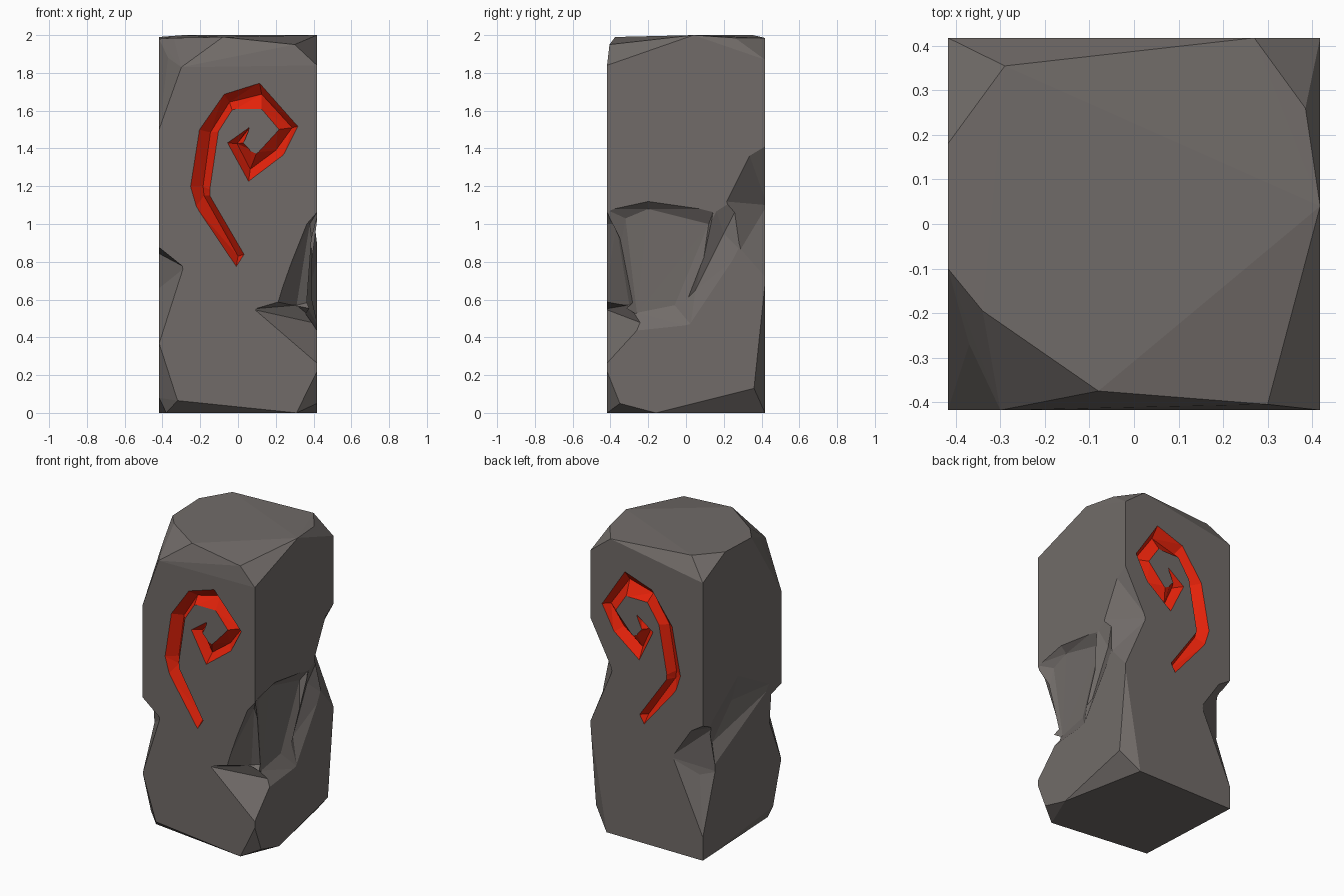
import bpy, bmesh

if "Cube" in bpy.data.objects:
    bpy.data.objects.remove(bpy.data.objects["Cube"])


def material(name, rgb):
    m = bpy.data.materials.new(name)
    m.diffuse_color = (*rgb, 1)
    m.use_nodes = True
    m.node_tree.nodes["Principled BSDF"].inputs["Base Color"].default_value = m.diffuse_color
    return m


stone = material("grey stone", (0.165, 0.148, 0.140))
red = material("red paint", (0.78, 0.016, 0.003))


def make(name, bm, mat):
    bmesh.ops.recalc_face_normals(bm, faces=bm.faces[:])
    me = bpy.data.meshes.new(name)
    bm.to_mesh(me)
    bm.free()
    me.materials.append(mat)
    ob = bpy.data.objects.new(name, me)
    bpy.context.collection.objects.link(ob)
    return ob


def hull(name, points):
    """Faceted chunk of stone wrapped around a few corner points."""
    bm = bmesh.new()
    verts = [bm.verts.new(p) for p in points]
    out = bmesh.ops.convex_hull(bm, input=verts)
    spare = {g for g in out["geom_interior"] + out["geom_unused"]
             if isinstance(g, bmesh.types.BMVert)}
    bmesh.ops.delete(bm, geom=list(spare), context="VERTS")
    bmesh.ops.dissolve_limit(bm, angle_limit=0.01, verts=bm.verts[:], edges=bm.edges[:])
    return make(name, bm, stone)


def carve(body, cutter):
    mod = body.modifiers.new("carve", "BOOLEAN")
    mod.operation = "DIFFERENCE"
    mod.solver = "EXACT"
    mod.material_mode = "TRANSFER"
    mod.object = cutter
    bpy.context.view_layer.objects.active = body
    bpy.ops.object.modifier_apply(modifier=mod.name)
    bpy.data.objects.remove(cutter, do_unlink=True)


# Pillar block with chipped top and bottom corners
W = .418
pillar = hull("stone_pillar", [
    (.31, -W, 0), (W, -.16, 0), (.30, W, 0), (-W, W, 0), (-.38, -.33, 0),
    (-.32, -W, .065), (W, -.35, .05), (W, -W, .22), (W, .36, .13),
    (W, W, .68), (-W, -W, .37), (-W, -.33, .08),
    (-W, -W, 1.5), (-.30, -W, 1.83), (-.37, -.27, 1.88), (-.34, -.195, 1.985),
    (-.08, -.375, 1.99), (.30, -.405, 1.95), (W, -W, 1.84), (W, .04, 2),
    (.385, .26, 1.985), (.27, W, 1.985), (W, W, 1.87), (-.29, .355, 2),
    (-W, .18, 1.99), (-W, -.10, 1.98), (-W, W, 1.87)])

# Broken-out chips around the waist
F = .43
chips = {
    "right_hollow": [
        (F, -F, 1.08), (F, -.2, 1.13), (F, .15, 1.08), (F, .04, .45),
        (F, -.2, .45), (F, -F, .40), (.375, -.32, 1.03), (.375, -.2, 1.08),
        (.375, .12, 1.0), (.36, -.06, .57), (.355, -.26, .53)],
    "right_channel": [
        (F, .02, .43), (F, .30, .85), (F, .15, 1.1), (F, -.1, .5), (F, .34, 1.22),
        (.375, .05, .65), (.375, .2, .95)],
    "front_right_upper": [
        (F, -F, 1.08), (.36, -F, 1.0), (.26, -F, .75), (.20, -F, .58), (F, -F, .45),
        (F, -.26, .6), (.38, -.37, 1.0), (.375, -.37, .85), (.31, -.30, .57)],
    "front_right_lower": [
        (.07, -F, .55), (.28, -F, .38), (F, -F, .24), (F, -.22, .47), (F, -F, .62),
        (.24, -F, .6), (.31, -.31, .57)],
    "back_right": [
        (F, F, 1.44), (F, .33, 1.38), (F, .2, 1.12), (F, .28, .85), (F, F, .68),
        (.25, F, 1.1), (.34, .35, 1.08)],
    "back_left": [
        (-F, F, .92), (-.32, F, .85), (-.18, F, .64), (-F, F, .10), (-F, .3, .86),
        (-F, .28, .55), (-.385, .385, .86), (-.34, .34, .53)],
    "front_left": [
        (-F, -F, .89), (-.28, -F, .77), (-.35, -F, .60), (-F, -F, .30),
        (-F, -.28, .65), (-F, -.3, .85), (-.37, -.35, .74)],
    "left_channel": [
        (-F, .38, .90), (-F, .3, .57), (-F, -.23, .88), (-F, -.38, .92),
        (-F, -.2, .98), (-F, .04, 1.15), (-.37, .25, .72), (-.375, .05, .93)],
}
for name, pts in chips.items():
    carve(pillar, hull(name, pts))

# Curled groove: outer edge, deep line and inner edge (x, z) at each station
stations = [
    ((-.01, .77), (.0, .83), (.035, .84)),
    ((-.225, 1.09), (-.18, 1.15), (-.146, 1.15)),
    ((-.257, 1.20), (-.185, 1.20), (-.146, 1.18)),
    ((-.21, 1.50), (-.146, 1.485), (-.10, 1.49)),
    ((-.077, 1.69), (-.045, 1.645), (-.03, 1.60)),
    ((.114, 1.75), (.125, 1.687), (.125, 1.60)),
    ((.320, 1.517), (.287, 1.51), (.21, 1.50)),
    ((.24, 1.36), (.20, 1.39), (.10, 1.38)),
    ((.055, 1.22), (.065, 1.29), (.065, 1.395)),
    ((-.06, 1.43), (-.005, 1.425), (.03, 1.43)),
    ((.06, 1.515), (.055, 1.50), (.055, 1.49)),
]


def groove(name, side, stretch):
    """Three-sided gouge along the curl; stretch lifts both ends a little."""
    bm = bmesh.new()
    rings = []
    for s in stations:
        lift = [stretch * (z - 1.2) ** 2 for x, z in s]
        rings.append([bm.verts.new((x + d, side * y, z + d))
                      for (x, z), y, d in zip(s, (.423, .365, .423), lift)])
    for a, b in zip(rings, rings[1:]):
        for i in range(3):
            j = (i + 1) % 3
            bm.faces.new((a[i], a[j], b[j], b[i]))
    bm.faces.new(rings[0])
    bm.faces.new(rings[-1])
    bmesh.ops.triangulate(bm, faces=bm.faces[:])
    return make(name, bm, red)


# The curl on the front, and again on the back
for name, side, stretch in (("front_curl", -1, 0), ("back_curl", 1, .16)):
    carve(pillar, groove(name, side, stretch))

# Keep every facet flat
for p in pillar.data.polygons:
    p.use_smooth = False
